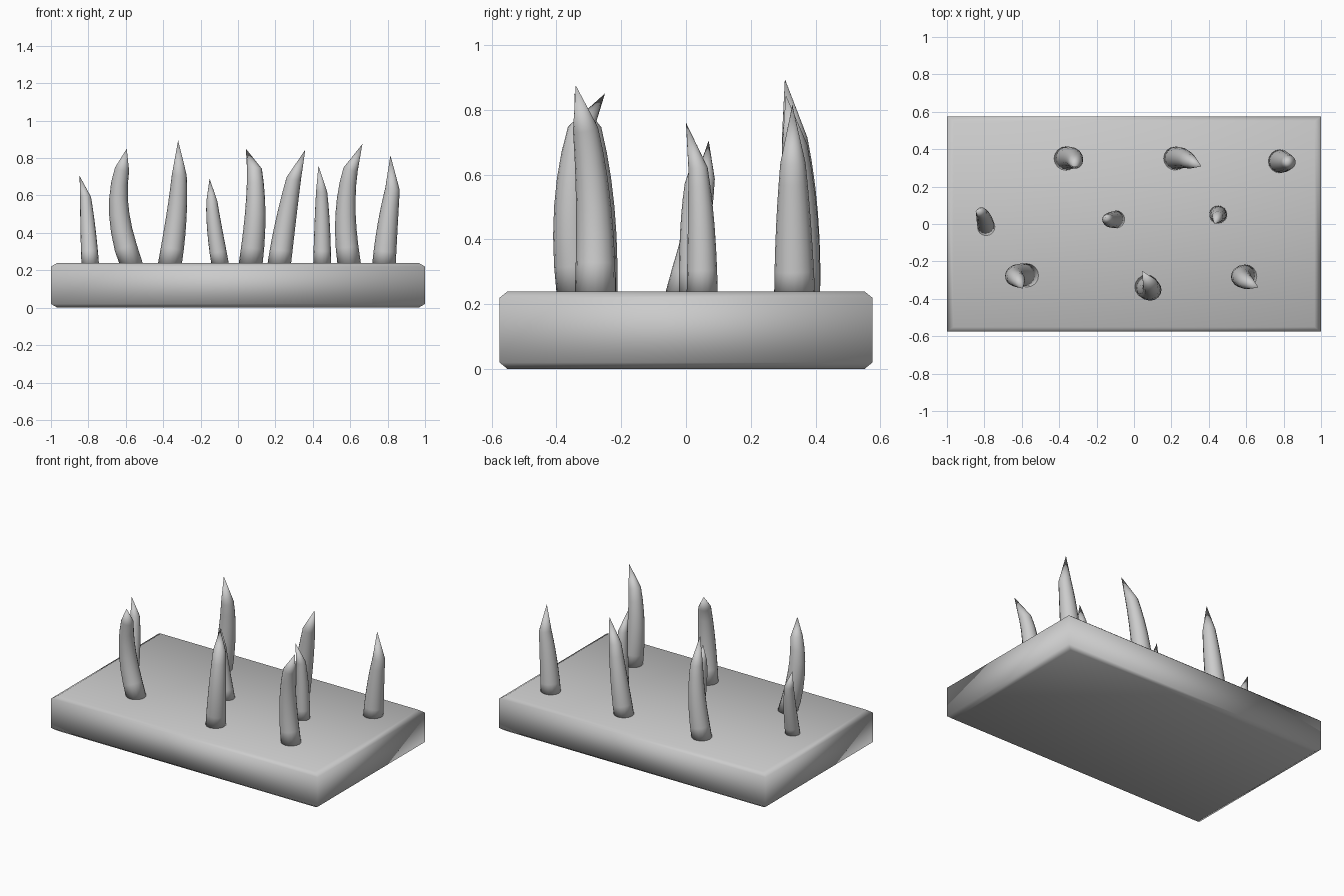
import bpy
import bmesh
import math
from mathutils import Vector

cube = bpy.data.objects.get("Cube")
if cube:
    bpy.data.objects.remove(cube, do_unlink=True)

# One stone grey material
grey = bpy.data.materials.new("stone_grey")
grey.use_nodes = True
grey.diffuse_color = (0.6, 0.6, 0.6, 1)
grey.node_tree.nodes["Principled BSDF"].inputs["Base Color"].default_value = (0.6, 0.6, 0.6, 1)


def add_object(name, bm):
    bmesh.ops.recalc_face_normals(bm, faces=bm.faces)
    for face in bm.faces:
        face.smooth = True
    mesh = bpy.data.meshes.new(name)
    bm.to_mesh(mesh)
    bm.free()
    mesh.materials.append(grey)
    obj = bpy.data.objects.new(name, mesh)
    bpy.context.collection.objects.link(obj)


def make_slab():
    # Box whose top and bottom are extruded inward as chamfers
    bm = bmesh.new()
    bmesh.ops.create_cube(bm, size=2)
    for v in bm.verts:
        v.co = Vector((v.co.x, v.co.y * 0.575, 0.12 + v.co.z * 0.1))
    ends = [f for f in bm.faces if abs(f.normal.z) > 0.5]
    caps = bmesh.ops.extrude_face_region(bm, geom=ends)["geom"]
    bmesh.ops.delete(bm, geom=ends, context="FACES_ONLY")
    for v in (g for g in caps if isinstance(g, bmesh.types.BMVert)):
        v.co.x *= 0.965
        v.co.y *= 0.957
        v.co.z = 0.24 if v.co.z > 0.12 else 0
    add_object("base_slab", bm)


def make_spike(name, radius, base, mid, shoulder, tip, sides=16, steps=6):
    # Tapered tube along a bend through base, mid and shoulder, with a cone tip
    base, mid, shoulder, tip = (Vector(p) for p in (base, mid, shoulder, tip))

    def bend(t):
        return (base * (2 * (t - 0.5) * (t - 1)) + mid * (4 * t * (1 - t))
                + shoulder * (2 * t * (t - 0.5)))

    bm = bmesh.new()
    rings = []
    for i in range(steps + 1):
        t = i / steps
        direction = bend(t + 0.02) - bend(t - 0.02) if i else Vector((0, 0, 1))
        turn = Vector((0, 0, 1)).rotation_difference(direction)
        r = radius * (1 - 0.18 * t - 0.2 * t * t)
        rings.append([bm.verts.new(bend(t) + turn @ Vector(
            (r * math.cos(a), r * math.sin(a), 0)))
            for a in (math.tau * k / sides for k in range(sides))])
    apex = bm.verts.new(tip)
    for k in range(sides):
        n = (k + 1) % sides
        for low, high in zip(rings, rings[1:]):
            bm.faces.new((low[k], low[n], high[n], high[k]))
        bm.faces.new((rings[-1][k], rings[-1][n], apex))
    bm.faces.new(rings[0])
    add_object(name, bm)


make_slab()

# Front row
make_spike("front_right_spike", 0.063, (-0.57, -0.275, 0.23), (-0.635, -0.275, 0.5),
           (-0.62, -0.3, 0.74), (-0.595, -0.345, 0.85))
make_spike("front_middle_spike", 0.064, (0.067, -0.335, 0.23), (0.092, -0.352, 0.5),
           (0.088, -0.325, 0.74), (0.042, -0.25, 0.85))
make_spike("front_left_spike", 0.063, (0.595, -0.28, 0.23), (0.575, -0.285, 0.5),
           (0.602, -0.31, 0.74), (0.665, -0.34, 0.875))

# Middle row
make_spike("middle_right_spike", 0.047, (-0.79, -0.018, 0.23), (-0.802, 0.03, 0.42),
           (-0.815, 0.06, 0.59), (-0.847, 0.07, 0.705))
make_spike("middle_spike", 0.047, (-0.095, 0.025, 0.23), (-0.125, 0.022, 0.42),
           (-0.14, 0.025, 0.57), (-0.152, 0.035, 0.69))
make_spike("middle_left_spike", 0.048, (0.45, 0.05, 0.23), (0.45, 0.047, 0.44),
           (0.447, 0.037, 0.62), (0.43, 0.0, 0.76))

# Back row
make_spike("back_right_spike", 0.064, (-0.365, 0.35, 0.23), (-0.33, 0.352, 0.48),
           (-0.314, 0.335, 0.71), (-0.32, 0.305, 0.895))
make_spike("back_middle_spike", 0.063, (0.22, 0.35, 0.23), (0.255, 0.352, 0.46),
           (0.298, 0.335, 0.69), (0.36, 0.308, 0.845))
make_spike("back_left_spike", 0.063, (0.78, 0.335, 0.23), (0.8, 0.332, 0.44),
           (0.826, 0.33, 0.635), (0.815, 0.328, 0.815))
